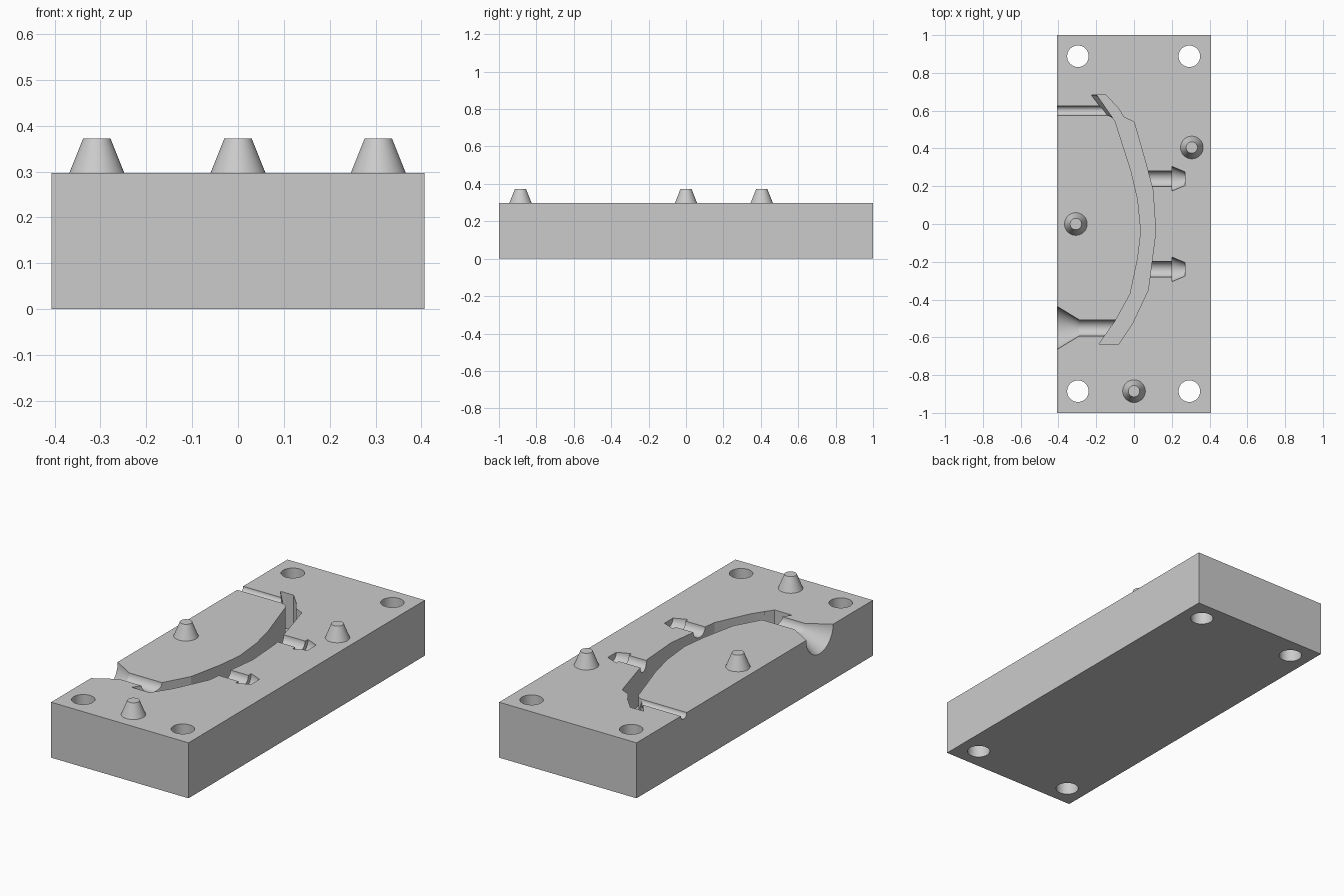
import bpy, bmesh, math
from mathutils import Matrix

cube = bpy.data.objects.get("Cube")
if cube:
    bpy.data.objects.remove(cube, do_unlink=True)

TOP = 0.297
SLOT_DEPTH = 0.19
HALF_X = 0.407

metal = bpy.data.materials.new("plain grey metal")
metal.use_nodes = True
grey = (0.6, 0.6, 0.6, 1)
metal.diffuse_color = grey
metal.node_tree.nodes["Principled BSDF"].inputs["Base Color"].default_value = grey


def finish(name, bm):
    bmesh.ops.recalc_face_normals(bm, faces=bm.faces[:])
    mesh = bpy.data.meshes.new(name)
    bm.to_mesh(mesh)
    bm.free()
    mesh.materials.append(metal)
    obj = bpy.data.objects.new(name, mesh)
    bpy.context.collection.objects.link(obj)
    return obj


def prism(name, lower, upper, z0, z1):
    """Solid between two outlines with equal point counts."""
    bm = bmesh.new()
    a = [bm.verts.new((x, y, z0)) for x, y in lower]
    b = [bm.verts.new((x, y, z1)) for x, y in upper]
    bm.faces.new(a)
    bm.faces.new(b)
    for i in range(len(a)):
        j = (i + 1) % len(a)
        bm.faces.new((a[i], a[j], b[j], b[i]))
    return finish(name, bm)


def lathe(name, profile, place, sides=48):
    """Closed turned solid from (height, radius) pairs along local z."""
    bm = bmesh.new()
    rings = []
    for h, r in profile:
        turn = [2 * math.pi * (i + 0.5) / sides for i in range(sides)]
        rings.append([bm.verts.new((r * math.cos(t), r * math.sin(t), h)) for t in turn])
    for a, b in zip(rings, rings[1:]):
        for i in range(sides):
            j = (i + 1) % sides
            bm.faces.new((a[i], a[j], b[j], b[i]))
    bm.faces.new(rings[0])
    bm.faces.new(rings[-1])
    bm.transform(place)
    return finish(name, bm)


def along_x(y):
    """Put a turned solid on its side, axis in the parting face."""
    return Matrix.Translation((0, y, TOP)) @ Matrix.Rotation(math.pi / 2, 4, 'Y')


# Mould block
corners = [(-HALF_X, -1), (HALF_X, -1), (HALF_X, 1), (-HALF_X, 1)]
block = prism("mould_block", corners, corners, 0, TOP)
cutters = []

# Bolt holes through the corners
for x in (-0.297, 0.293):
    for y in (-0.885, 0.888):
        cutters.append(lathe("bolt_hole", [(-0.1, 0.057), (0.4, 0.057)],
                             Matrix.Translation((x, y, 0))))

# Curved slot: outer edge upward, end hook, inner edge downward
slot = [(-0.08, -0.635), (-0.01, -0.53), (0.075, -0.35), (0.115, -0.04),
        (0.10, 0.18), (0.06, 0.33), (0, 0.54), (-0.053, 0.565),
        (-0.085, 0.615), (-0.148, 0.682), (-0.195, 0.682), (-0.10, 0.545),
        (-0.015, 0.28), (0.02, 0.13), (0.037, -0.04), (0.02, -0.18),
        (-0.02, -0.37), (-0.10, -0.515), (-0.185, -0.635)]
cutters.append(prism("slot", slot, slot, TOP - SLOT_DEPTH, TOP + 0.05))

# Sloping wall at the hooked end of the slot
cutters.append(prism("slot_slope",
                     [(-0.193, 0.678), (-0.17, 0.678), (-0.09, 0.56), (-0.108, 0.557)],
                     [(-0.226, 0.682), (-0.17, 0.682), (-0.09, 0.55), (-0.15, 0.582)],
                     TOP - 0.13, TOP + 0.002))

# Half-round channels: sprue funnel, vent and two barbed pins
cutters.append(lathe("sprue", [(-0.45, 0.14), (-0.29, 0.043), (-0.05, 0.043)],
                     along_x(-0.55)))
cutters.append(lathe("vent", [(-0.45, 0.025), (-0.12, 0.025)], along_x(0.6)))
for y in (0.24, -0.24):
    cutters.append(lathe("pin_channel",
                         [(0.05, 0.042), (0.2, 0.042), (0.201, 0.065), (0.27, 0.036)],
                         along_x(y)))

# Carve every cutter out of the block
for cutter in cutters:
    mod = block.modifiers.new("cut", 'BOOLEAN')
    mod.operation = 'DIFFERENCE'
    mod.solver = 'EXACT'
    mod.object = cutter
bpy.context.view_layer.update()
carved = bpy.data.meshes.new_from_object(
    block.evaluated_get(bpy.context.evaluated_depsgraph_get()))
block.modifiers.clear()
block.data = carved
for cutter in cutters:
    bpy.data.objects.remove(cutter, do_unlink=True)

# Tapered locating pegs
pegs = [lathe("locating_peg", [(0, 0.06), (0.075, 0.03)],
              Matrix.Translation((x, y, TOP)))
        for x, y in ((0.306, 0.405), (-0.308, 0), (0, -0.885))]

# Smooth round walls, keep hard edges
bpy.ops.object.select_all(action='DESELECT')
for obj in [block] + pegs:
    obj.select_set(True)
bpy.context.view_layer.objects.active = block
bpy.ops.object.shade_smooth_by_angle(angle=math.radians(10))
